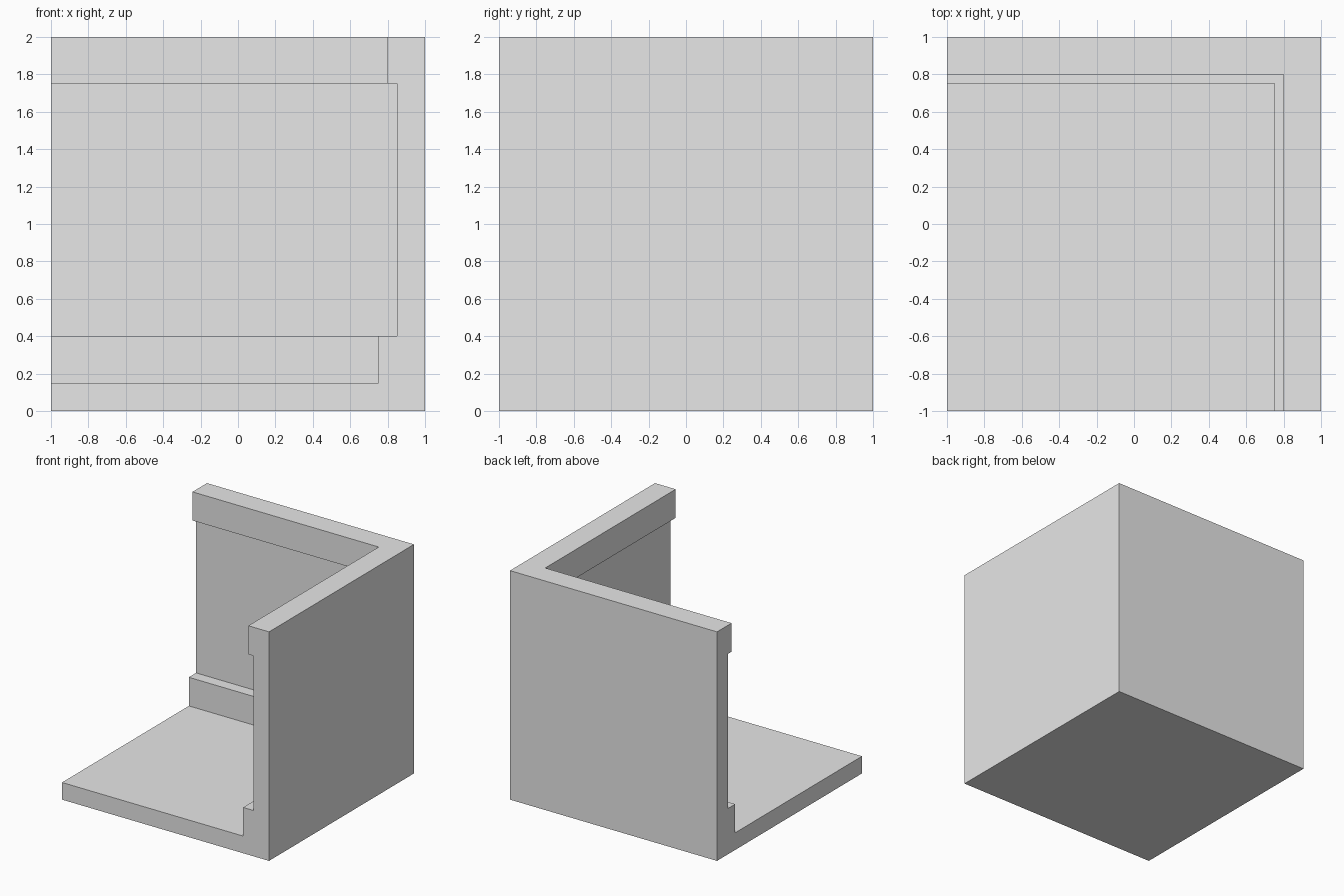
import bpy
import bmesh
import math

cube = bpy.data.objects.get("Cube")
if cube:
    bpy.data.objects.remove(cube, do_unlink=True)

# Plain grey plaster
grey = bpy.data.materials.new("plain_grey")
grey.use_nodes = True
colour = (0.8, 0.8, 0.8, 1)
grey.diffuse_color = colour
grey.node_tree.nodes["Principled BSDF"].inputs["Base Color"].default_value = colour

HALF, DEPTH = 1.0, 2.0
FLOOR, WALL = 0.15, 0.15
BASE_DEPTH, BASE_TOP = 0.25, 0.4
TRIM_DEPTH, TRIM_BOTTOM, TOP = 0.2, 1.75, 2.0

# Wall section as (inset from outer face, height): floor, skirting, wall, cornice
profile = [
    (0, 0), (DEPTH, 0), (DEPTH, FLOOR),
    (BASE_DEPTH, FLOOR), (BASE_DEPTH, BASE_TOP),
    (WALL, BASE_TOP), (WALL, TRIM_BOTTOM),
    (TRIM_DEPTH, TRIM_BOTTOM), (TRIM_DEPTH, TOP), (0, TOP),
]

# Sweep the section along the back wall, round the corner, along the side wall
bm = bmesh.new()
stations = [
    lambda d: (-HALF, HALF - d),
    lambda d: (HALF - d, HALF - d),
    lambda d: (HALF - d, -HALF),
]
rings = [[bm.verts.new((*place(d), z)) for d, z in profile] for place in stations]
count = len(profile)
for a, b in zip(rings, rings[1:]):
    for i in range(count):
        j = (i + 1) % count
        bm.faces.new((a[i], a[j], b[j], b[i]))

# Close both open ends
bm.faces.new(rings[0])
bm.faces.new(rings[-1][::-1])

# The floor meets at the free corner: merge it and join coplanar faces
bmesh.ops.remove_doubles(bm, verts=bm.verts[:], dist=0.0001)
bmesh.ops.dissolve_limit(bm, angle_limit=math.radians(1),
                         verts=bm.verts[:], edges=bm.edges[:])
bmesh.ops.recalc_face_normals(bm, faces=bm.faces[:])

mesh = bpy.data.meshes.new("room_corner")
bm.to_mesh(mesh)
bm.free()
mesh.materials.append(grey)
room = bpy.data.objects.new("room_corner", mesh)
bpy.context.collection.objects.link(room)
